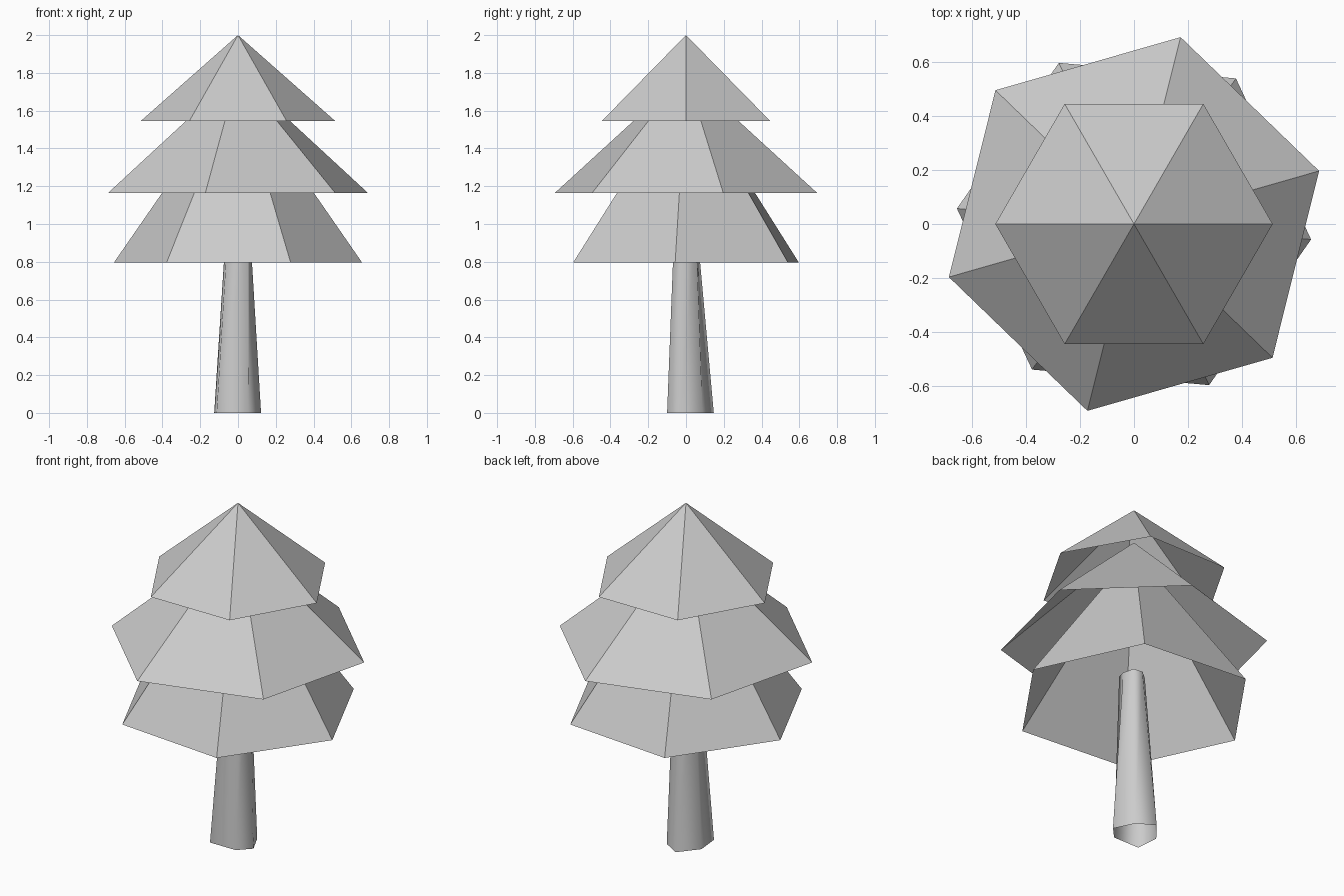
import bpy
from math import cos, sin, radians

if "Cube" in bpy.data.objects:
    bpy.data.objects.remove(bpy.data.objects["Cube"])


def add_mesh(name, verts, faces, smooth=False):
    mesh = bpy.data.meshes.new(name)
    mesh.from_pydata(verts, [], faces)
    mesh.update()
    mesh.polygons.foreach_set("use_smooth", [smooth] * len(faces))
    obj = bpy.data.objects.new(name, mesh)
    bpy.context.collection.objects.link(obj)
    return obj


def add_tier(name, radius, z_base, z_apex, turn):
    """Six-sided cone, open underneath."""
    angles = [radians(turn + 60 * i) for i in range(6)]
    verts = [(radius * cos(a), radius * sin(a), z_base) for a in angles]
    verts.append((0, 0, z_apex))
    add_mesh(name, verts, [(i, (i + 1) % 6, 6) for i in range(6)])


# Foliage: three nested open cones, each turned a little
add_tier("lower_foliage", 0.66, 0.795, 1.745, -5)
add_tier("middle_foliage", 0.715, 1.165, 1.80, 16)
add_tier("top_foliage", 0.515, 1.545, 2.0, 0)

# Trunk: uneven six-sided tapering tube, open at both ends
foot = [(0.122, -0.03), (0.065, 0.087), (-0.035, 0.147),
        (-0.126, 0.035), (-0.113, -0.10), (0.055, -0.10)]
head = [(0.063, -0.015), (0.045, 0.052), (-0.01, 0.058),
        (-0.063, 0.015), (-0.053, -0.058), (0.052, -0.062)]
rings = [(x, y, 0) for x, y in foot] + [(x, y, 0.98) for x, y in head]
sides = [(i, (i + 1) % 6, (i + 1) % 6 + 6, i + 6) for i in range(6)]
add_mesh("trunk", rings, sides, smooth=True)
